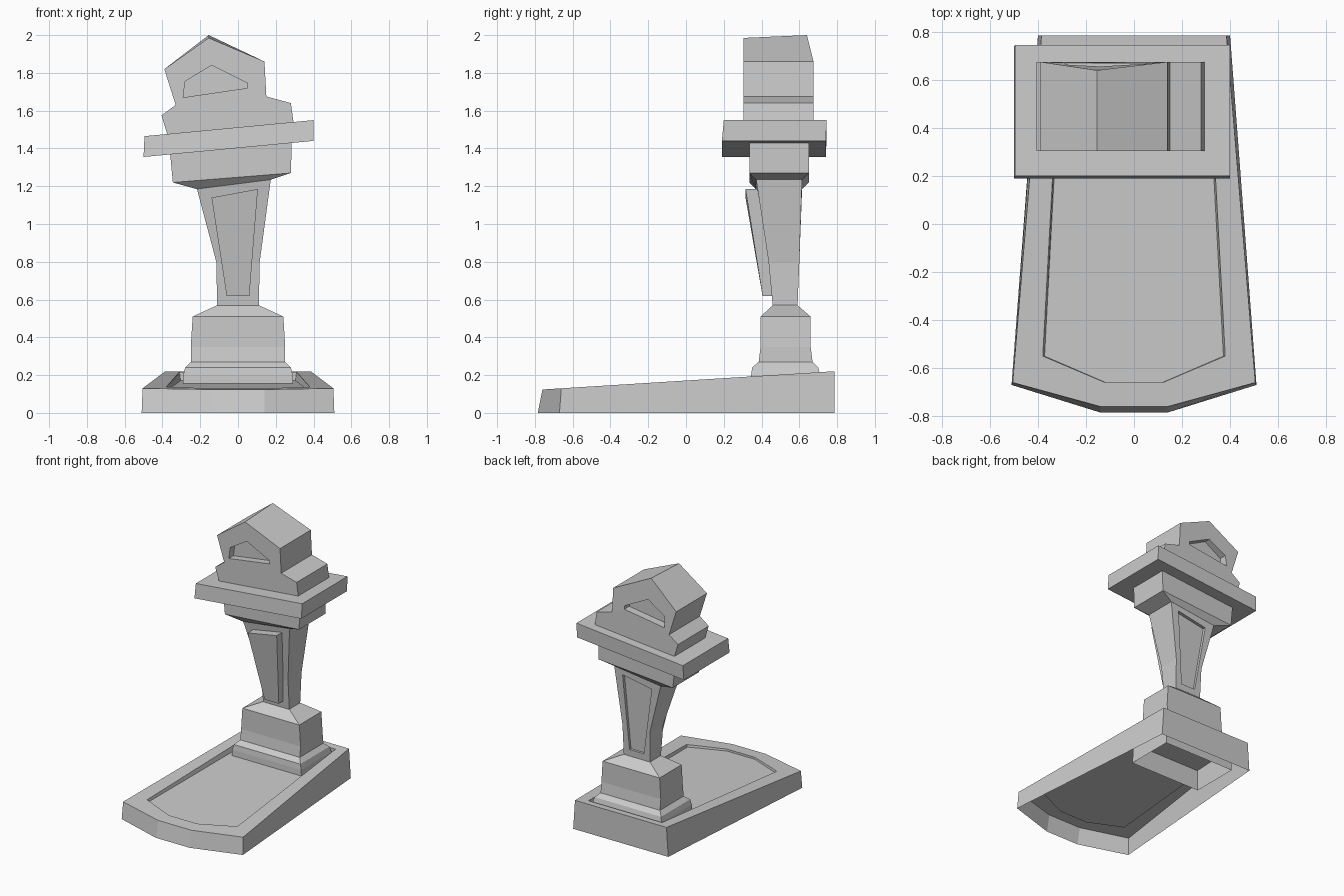
import bpy, bmesh

if "Cube" in bpy.data.objects:
    bpy.data.objects.remove(bpy.data.objects["Cube"])


def loft(name, rings, cap_start=True, cap_end=True):
    """Join equal-length point loops with flat faces."""
    bm = bmesh.new()
    loops = [[bm.verts.new(p) for p in ring] for ring in rings]
    n = len(loops[0])
    for a, b in zip(loops, loops[1:]):
        for i in range(n):
            j = (i + 1) % n
            bm.faces.new((a[i], a[j], b[j], b[i]))
    if cap_start:
        bm.faces.new(loops[0][::-1])
    if cap_end:
        bm.faces.new(loops[-1])
    bmesh.ops.recalc_face_normals(bm, faces=bm.faces)
    mesh = bpy.data.meshes.new(name)
    bm.to_mesh(mesh)
    bm.free()
    obj = bpy.data.objects.new(name, mesh)
    bpy.context.collection.objects.link(obj)
    return obj


def rect(x0, x1, y0, y1, zl, zr=None):
    """Rectangular ring whose height may differ on left and right."""
    zr = zl if zr is None else zr
    return [(x0, y0, zl), (x1, y0, zr), (x1, y1, zr), (x0, y1, zl)]


def upright(profile, y):
    return [(x, y, z) for x, z in profile]


def carve(target, name, rings):
    cutter = loft(name, rings)
    cutter.hide_render = True
    cutter.hide_set(True)
    mod = target.modifiers.new(name, 'BOOLEAN')
    mod.operation = 'DIFFERENCE'
    mod.solver = 'EXACT'
    mod.object = cutter


def mirrored(half):
    return half + [(-x, y) for x, y in reversed(half)]


# Sloping ground plinth with a sunken bed, open underneath
def rim_z(y):
    return 0.13 + (y + 0.66) * 0.0625


foot = mirrored([(-0.40, 0.785), (-0.51, -0.67), (-0.14, -0.785)])
edge = mirrored([(-0.385, 0.785), (-0.505, -0.66), (-0.14, -0.76)])
bed = mirrored([(-0.31, 0.73), (-0.38, -0.55), (-0.12, -0.66)])
loft("plinth", [
    [(x, y, 0) for x, y in foot],
    [(x, y, rim_z(y)) for x, y in edge],
    [(x, y, rim_z(y)) for x, y in bed],
    [(x * 0.98, y, 0.115 + (y + 0.66) * 0.04) for x, y in bed],
], cap_start=False)

# Stepped pedestal
loft("pedestal", [
    rect(-0.30, 0.30, 0.34, 0.71, 0.0),
    rect(-0.29, 0.29, 0.345, 0.71, 0.20),
    rect(-0.28, 0.28, 0.35, 0.70, 0.24),
    rect(-0.25, 0.25, 0.385, 0.67, 0.27),
    rect(-0.25, 0.25, 0.395, 0.66, 0.35),
    rect(-0.24, 0.24, 0.395, 0.66, 0.51),
    rect(-0.11, 0.11, 0.46, 0.59, 0.57),
], cap_start=False)

# Flared column with a raised front panel and a sunken back panel
column = loft("column", [
    rect(-0.11, 0.11, 0.46, 0.59, 0.56),
    rect(-0.115, 0.115, 0.437, 0.60, 0.80),
    rect(-0.22, 0.175, 0.37, 0.615, 1.195, 1.245),
])
panel = [(-0.06, 0.62), (0.06, 0.62), (0.105, 1.185), (-0.14, 1.14)]


def panel_ring(y_low, y_high):
    return [(x, y_low if z < 0.8 else y_high, z) for x, z in panel]


loft("front_panel", [panel_ring(0.405, 0.315), panel_ring(0.47, 0.40)])
carve(column, "back_panel_cutter",
      [panel_ring(0.575, 0.59), panel_ring(0.70, 0.70)])

# Tilted capital and shelf
loft("capital", [
    rect(-0.22, 0.175, 0.37, 0.615, 1.185, 1.235),
    rect(-0.345, 0.28, 0.335, 0.65, 1.22, 1.27),
    rect(-0.36, 0.285, 0.335, 0.65, 1.38, 1.45),
])
loft("shelf", [
    rect(-0.50, 0.40, 0.19, 0.74, 1.355, 1.44),
    rect(-0.495, 0.40, 0.20, 0.745, 1.465, 1.55),
])

# Gabled head with a recessed niche on both faces
gable = [(-0.37, 1.46), (0.295, 1.53), (0.28, 1.64), (0.15, 1.675),
         (0.14, 1.86), (-0.155, 1.985), (-0.39, 1.82), (-0.33, 1.63),
         (-0.405, 1.575)]
head = loft("gabled_head", [
    upright(gable, 0.305),
    [(x, 0.64 if z > 1.9 else 0.675, z + (0.015 if z > 1.9 else 0))
     for x, z in gable],
])
niche = [(-0.29, 1.67), (0.05, 1.72), (0.05, 1.745), (-0.14, 1.84),
         (-0.28, 1.755)]
carve(head, "front_niche_cutter", [upright(niche, 0.2), upright(niche, 0.36)])
carve(head, "back_niche_cutter", [upright(niche, 0.61), upright(niche, 0.8)])
